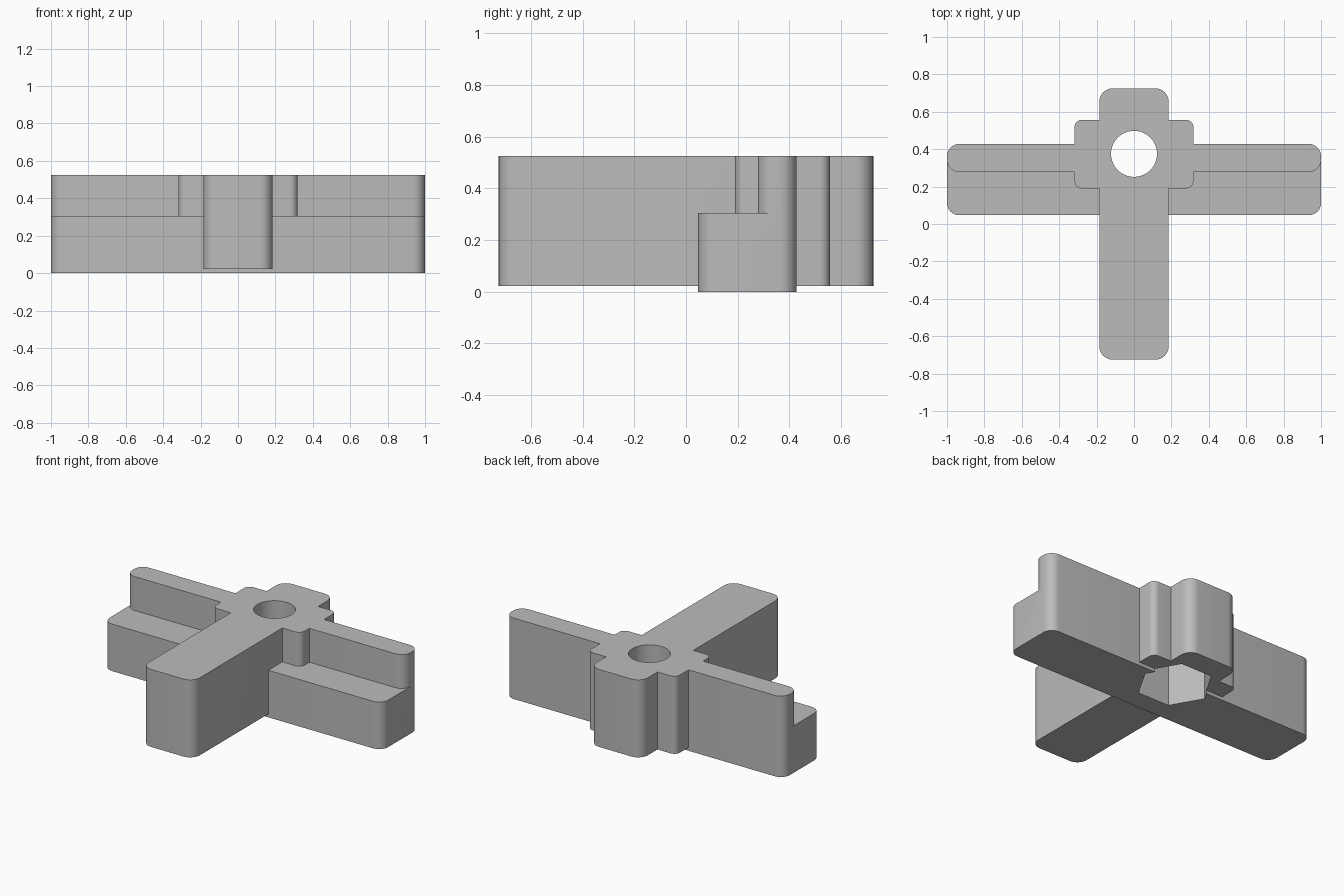
import bpy, bmesh
from math import sin, cos, pi

if "Cube" in bpy.data.objects:
    bpy.data.objects.remove(bpy.data.objects["Cube"])

grey = bpy.data.materials.new("plain grey")
grey.use_nodes = True
COLOUR = (0.5, 0.5, 0.5, 1)
grey.diffuse_color = COLOUR
grey.node_tree.nodes["Principled BSDF"].inputs["Base Color"].default_value = COLOUR

HOLE_Y = 0.375
TOP = 0.525


def prism(name, outline, z0, z1):
    """Upright solid with the given plan outline."""
    bm = bmesh.new()
    base = bm.faces.new([bm.verts.new((x, y, z0)) for x, y in outline])
    side = bmesh.ops.extrude_face_region(bm, geom=[base])["geom"]
    verts = [v for v in side if isinstance(v, bmesh.types.BMVert)]
    bmesh.ops.translate(bm, verts=verts, vec=(0, 0, z1 - z0))
    bmesh.ops.recalc_face_normals(bm, faces=bm.faces)
    mesh = bpy.data.meshes.new(name)
    bm.to_mesh(mesh)
    bm.free()
    mesh.materials.append(grey)
    obj = bpy.data.objects.new(name, mesh)
    bpy.context.collection.objects.link(obj)
    return obj


def rounded(half, y0, y1, r, steps=8):
    """Rectangle outline, symmetric in x, with rounded corners."""
    corners = [(half - r, y1 - r), (r - half, y1 - r),
               (r - half, y0 + r), (half - r, y0 + r)]
    return [(cx + r * cos(a), cy + r * sin(a))
            for q, (cx, cy) in enumerate(corners)
            for a in [(q + i / steps) * pi / 2 for i in range(steps + 1)]]


def polygon(radius, sides):
    return [(radius * cos(2 * pi * i / sides), HOLE_Y + radius * sin(2 * pi * i / sides))
            for i in range(sides)]


def combine(body, tool, operation):
    mod = body.modifiers.new(operation.lower(), "BOOLEAN")
    mod.operation, mod.object, mod.solver = operation, tool, "EXACT"
    bpy.context.view_layer.objects.active = body
    bpy.ops.object.modifier_apply(modifier=mod.name)
    bpy.data.objects.remove(tool)


# Long stem, joined by the hub, the low crossbar and its raised rail
body = prism("cross_body", rounded(0.185, -0.725, 0.725, 0.07), 0.022, TOP)
combine(body, prism("hub", rounded(0.318, 0.19, 0.557, 0.04), 0.022, TOP), "UNION")
combine(body, prism("crossbar", rounded(1, 0.047, 0.428, 0.065), 0, 0.305), "UNION")
combine(body, prism("rail", rounded(1, 0.278, 0.428, 0.065), 0.305, TOP), "UNION")

# Round bolt hole from above, hexagonal nut pocket from below
combine(body, prism("bolt_hole", polygon(0.123, 48), -0.1, 0.7), "DIFFERENCE")
combine(body, prism("nut_pocket", polygon(0.228, 6), -0.1, 0.29), "DIFFERENCE")

bpy.ops.object.select_all(action="DESELECT")
body.select_set(True)
bpy.context.view_layer.objects.active = body
bpy.ops.object.shade_smooth_by_angle(angle=pi / 6)
